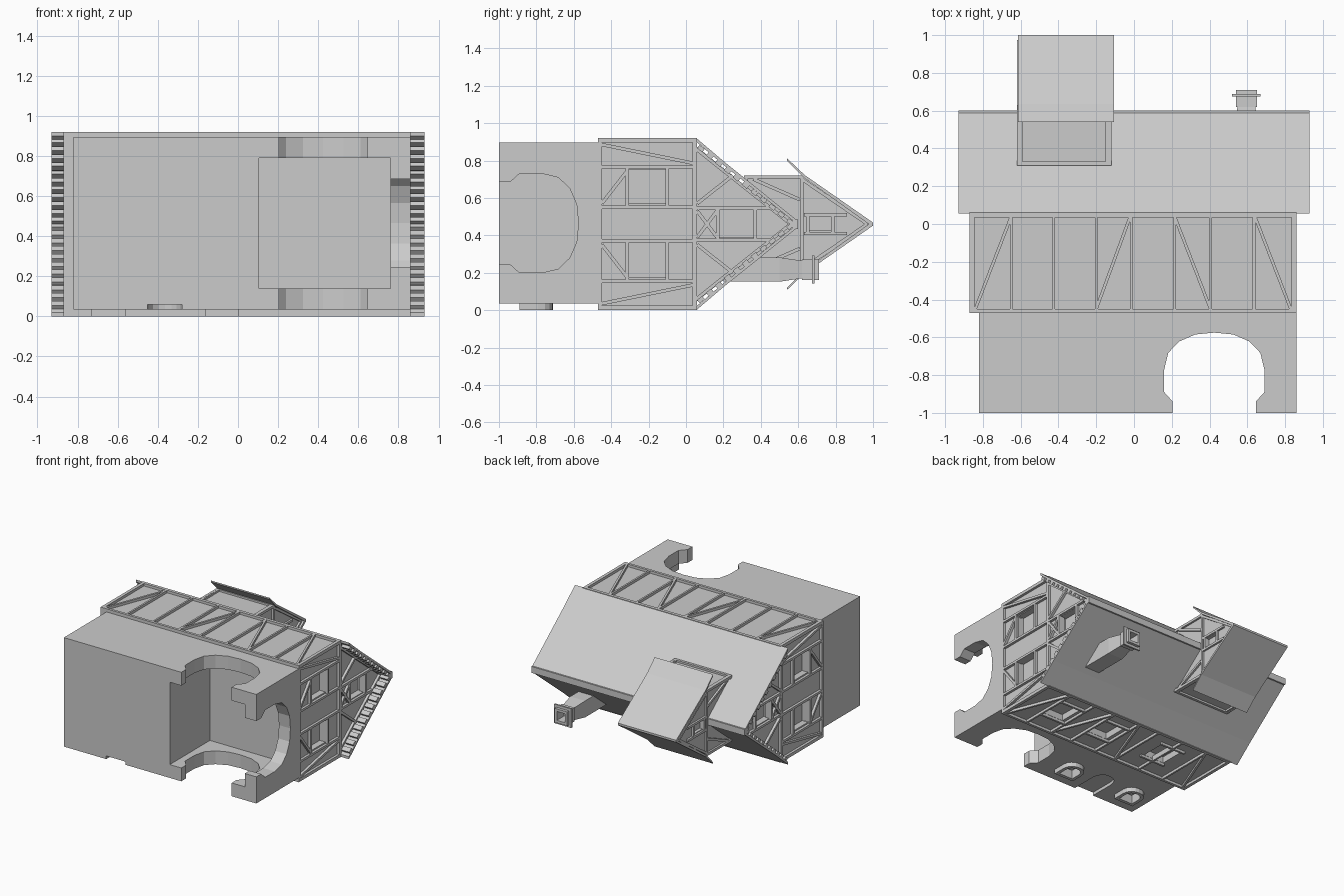
import bpy, bmesh
from mathutils import Vector

if "Cube" in bpy.data.objects:
    bpy.data.objects.remove(bpy.data.objects["Cube"])

ZC = 0.46  # mirror plane between the two long walls
PLACE = {'x': lambda u, v, d: (d, u, v),
         'y': lambda u, v, d: (u, d, v),
         'z': lambda u, v, d: (u, v, d)}


def prism(name, axis, pts, a, b):
    """Extrude a 2D profile along an axis from a to b."""
    bm = bmesh.new()
    lo = [bm.verts.new(PLACE[axis](u, v, a)) for u, v in pts]
    hi = [bm.verts.new(PLACE[axis](u, v, b)) for u, v in pts]
    n = len(pts)
    bm.faces.new(lo)
    bm.faces.new(hi[::-1])
    for i in range(n):
        j = (i + 1) % n
        bm.faces.new((lo[i], hi[i], hi[j], lo[j]))
    bmesh.ops.recalc_face_normals(bm, faces=bm.faces)
    me = bpy.data.meshes.new(name)
    bm.to_mesh(me)
    bm.free()
    ob = bpy.data.objects.new(name, me)
    bpy.context.collection.objects.link(ob)
    return ob


def box(name, x0, x1, y0, y1, z0, z1):
    return prism(name, 'z', [(x0, y0), (x1, y0), (x1, y1), (x0, y1)], z0, z1)


def bar(name, axis, p, q, w, a, b):
    """Timber from p to q in the plane across the axis."""
    p, q = Vector(p), Vector(q)
    d = (q - p).normalized()
    n = Vector((-d.y, d.x)) * w / 2
    return prism(name, axis, [p + n, q + n, q - n, p - n], a, b)


def flip(pts):
    return [(u, 2 * ZC - v) for u, v in pts]


def cut(ob, cutters):
    for c in cutters:
        m = ob.modifiers.new("cut", 'BOOLEAN')
        m.operation, m.solver, m.object = 'DIFFERENCE', 'EXACT', c
        bpy.context.view_layer.objects.active = ob
        bpy.ops.object.modifier_apply(modifier=m.name)
        bpy.data.objects.remove(c)


def arch(c, half, y0, spring, top):
    """Arched outline, u across and v upward (y)."""
    k = top - spring
    right = [(half, y0), (half, spring), (half * .92, spring + k * .45),
             (half * .7, spring + k * .76), (half * .38, spring + k * .95)]
    return ([(c + u, v) for u, v in right] + [(c, top)]
            + [(c - u, v) for u, v in right[::-1]])


def porch(c):
    body = arch(c, .265, -.89, -.77, -.575)
    return [(c + .22, -1.1), (c + .22, -.94)] + body + [(c - .22, -.94), (c - .22, -1.1)]


# stone ground floor with corner porch, door and window recesses
stone = box("stone_floor", -.82, .86, -1, -.46, .035, .895)
cuts = [box("c", .105, .76, -1.1, -.5, .14, .79),
        prism("c", 'z', porch(.425), -.1, 1.1),
        prism("c", 'x', [(v, u) for u, v in porch(.465)], .5, 1),
        prism("c", 'z', arch(-.365, .085, -1.1, -.8, -.71), -.1, .06)]
cuts += [prism("c", 'z', arch(x, .06, -.865, -.79, -.735), -.1, .07) for x in (-.645, -.08)]
cut(stone, cuts)

# stone window frames
for x in (-.645, -.08):
    f = prism("stone_window_frame", 'z', arch(x, .085, -.89, -.79, -.71), 0, .05)
    cut(f, [prism("c", 'z', arch(x, .06, -.865, -.79, -.735), -.1, .1)])

# upper floor walls with window recesses
wall = box("upper_wall", -.85, .84, -.46, .05, .02, .9)
cuts = []
for a, b in ((-1, -.8), (.79, 1)):
    for z0, z1 in ((.57, .75), (.175, .365)):
        cuts.append(box("c", a, b, -.305, -.11, z0, z1))
for x in (.525, .11, -.43):
    cuts.append(box("c", x - .09, x + .09, -.29, -.08, -.1, .07))
cut(wall, cuts)

# gable wall with window recesses
gable = prism("gable_wall", 'x', [(.05, .88), (.57, ZC), (.05, .04)], -.85, .84)
cut(gable, [box("c", a, b, .17, .37, .39, .535) for a, b in ((-1, -.8), (.79, 1))])

# floor plates and corner posts
for y0, y1 in ((-.47, -.45), (.035, .06)):
    box("timber_plate", -.87, .86, y0, y1, 0, .92)
for x0, x1 in ((-.87, -.845), (.835, .86)):
    for z0, z1 in ((0, .025), (.895, .92)):
        box("corner_post", x0, x1, -.46, .05, z0, z1)

# timbers of both end walls and gables
half_bars = [((-.46, .765), (.05, .765)), ((-.46, .55), (.05, .55)),
             ((-.45, .885), (.04, .785)), ((-.45, .57), (-.31, .75)),
             ((-.315, .55), (-.315, .765)), ((-.1, .55), (-.1, .765)),
             ((.05, .545), (.47, .545)), ((.06, .57), (.25, .72)),
             ((.06, .39), (.165, .53)), ((.17, ZC), (.17, .54)),
             ((.37, ZC), (.37, .54)), ((.05, .865), (.56, ZC))]
for a, b in ((-.87, -.82), (.81, .86)):
    for p, q in half_bars:
        bar("end_timber", 'x', p, q, .018, a, b)
        bar("end_timber", 'x', *flip((p, q)), .018, a, b)

# timbers of both long walls
posts = [-.65, -.425, -.2, -.015, .215, .405, .635]
braces = [(-.84, -.65), (-.2, -.02), (.405, .215), (.83, .64)]
for a, b in ((0, .04), (.88, .92)):
    for x in posts:
        bar("wall_post", 'z', (x, -.46), (x, .05), .014, a, b)
    for lo, hi in braces:
        bar("wall_brace", 'z', (lo, -.45), (hi, .04), .016, a, b)
for x in (.52, .1, -.425):
    for y in (-.3, -.07):
        bar("window_rail", 'z', (x - .11, y), (x + .11, y), .016, 0, .04)

# main roof slopes with battens under the overhangs
slope = [(.055, .92), (.2, .797), (.6, .475), (.6, .455), (.19, .785), (.055, .9)]
for pts in (slope, flip(slope)):
    prism("main_roof", 'x', pts, -.93, .93)
for i in range(11):
    t = (i + .4) / 11
    p = Vector((.055, .9)).lerp(Vector((.58, .47)), t)
    q = p + Vector((.027, -.022))
    off = Vector((-.008, -.01))
    for a, b in ((-.93, -.86), (.86, .93)):
        bar("roof_batten", 'x', p + off, q + off, .022, a, b)
        bar("roof_batten", 'x', *flip((p + off, q + off)), .022, a, b)
box("ridge_beam", -.93, .93, .57, .6, .435, .485)

# roof turret body and gable
X0, X1 = -.62, -.12
tur = prism("turret_wall", 'x', [(.32, .705), (.63, .705), (.98, ZC), (.63, .215), (.32, .215)],
            X0 + .015, X1 - .015)
cut(tur, [box("c", a, b, .655, .78, .425, .5) for a, b in ((-.8, X0 + .04), (X1 - .04, 0))])
tb = [((.31, .71), (.63, .71)), ((.62, ZC), (.62, .72)), ((.36, .7), (.61, .59)),
      ((.32, ZC), (.32, .72)), ((.63, .51), (.86, .51)), ((.65, ZC), (.65, .51)),
      ((.785, ZC), (.785, .51)), ((.62, .7), (.97, ZC))]
for a, b in ((X0, X0 + .03), (X1 - .03, X1)):
    for p, q in tb:
        bar("turret_timber", 'x', p, q, .018, a, b)
        bar("turret_timber", 'x', *flip((p, q)), .018, a, b)
for z0, z1 in ((.2, .22), (.7, .72)):
    for y in (.32, .62):
        box("turret_plate", X0, X1, y - .01, y + .01, z0, z1)
    for x in (X0 + .01, X1 - .01):
        box("turret_post", x - .01, x + .01, .31, .63, z0, z1)

# turret roof with flared eaves
ts = [(.54, .812), (.635, .722), (1, .468), (1, .452), (.98, .458), (.63, .708), (.54, .8)]
for pts in (ts, flip(ts)):
    prism("turret_roof", 'x', pts, -.615, -.105)

# chimney: stacked square sections, hollow at the mouth
bm = bmesh.new()
cx, cz = .595, .217
rings = [(.2, .065, .065), (.5, .065, .065), (.62, .047, .047), (.62, .055, .055),
         (.675, .055, .055), (.675, .075, .075), (.688, .075, .075), (.688, .055, .055),
         (.71, .055, .055), (.71, .035, .035), (.62, .035, .035)]
prev = None
for y, hx, hz in rings:
    ring = [bm.verts.new((cx + sx * hx, y, cz + sz * hz))
            for sx, sz in ((-1, -1), (1, -1), (1, 1), (-1, 1))]
    if prev:
        for i in range(4):
            j = (i + 1) % 4
            bm.faces.new((prev[i], prev[j], ring[j], ring[i]))
    else:
        bm.faces.new(ring)
    prev = ring
bm.faces.new(prev)
bmesh.ops.recalc_face_normals(bm, faces=bm.faces)
me = bpy.data.meshes.new("chimney")
bm.to_mesh(me)
bm.free()
bpy.context.collection.objects.link(bpy.data.objects.new("chimney", me))
